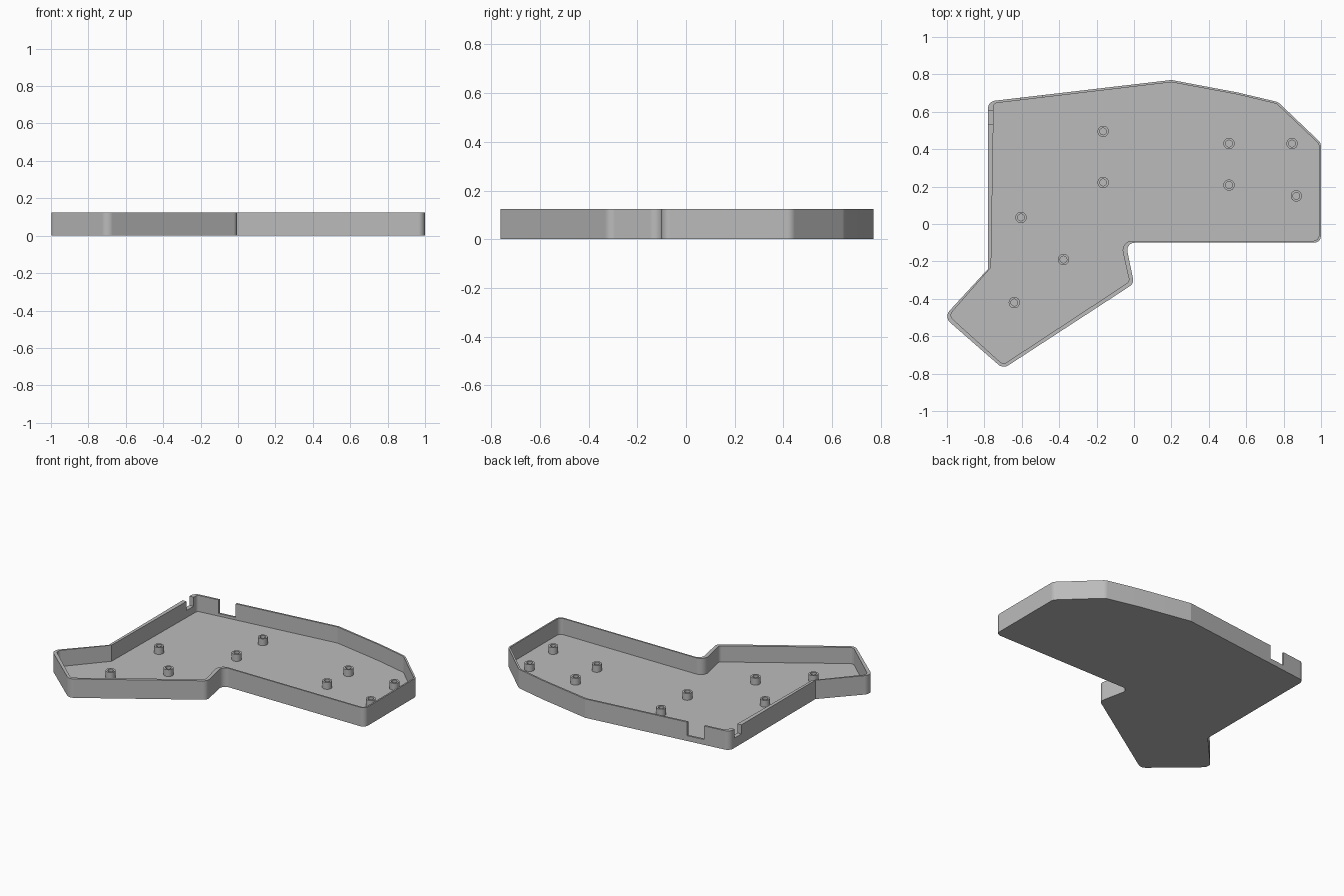
import bpy, bmesh, math
from mathutils import Vector

old = bpy.data.objects.get("Cube")
if old:
    bpy.data.objects.remove(old, do_unlink=True)

HEIGHT, FLOOR, POST_TOP = 0.125, 0.018, 0.063

grey = bpy.data.materials.new("plain grey")
grey.use_nodes = True
COLOUR = (0.5, 0.5, 0.5, 1)
grey.diffuse_color = COLOUR
grey.node_tree.nodes["Principled BSDF"].inputs["Base Color"].default_value = COLOUR


def rounded(corners, steps=8):
    """Round each (x, y, radius) corner of a closed outline."""
    out = []
    for i, (x, y, r) in enumerate(corners):
        p = Vector((x, y))
        if r == 0:
            out.append(p)
            continue
        a = (Vector(corners[i - 1][:2]) - p).normalized()
        b = (Vector(corners[(i + 1) % len(corners)][:2]) - p).normalized()
        half = a.angle(b) / 2
        centre = p + (a + b).normalized() * r / math.sin(half)
        start = p + a * r / math.tan(half) - centre
        end = p + b * r / math.tan(half) - centre
        sweep = math.pi - 2 * half
        for k in range(steps + 1):
            t = k / steps
            d = start * math.sin((1 - t) * sweep) + end * math.sin(t * sweep)
            out.append(centre + d / math.sin(sweep))
    return out


def new_object(name, bm):
    bmesh.ops.recalc_face_normals(bm, faces=bm.faces)
    mesh = bpy.data.meshes.new(name)
    bm.to_mesh(mesh)
    bm.free()
    mesh.materials.append(grey)
    obj = bpy.data.objects.new(name, mesh)
    bpy.context.collection.objects.link(obj)
    return obj


def prism(name, outline, z0, z1):
    bm = bmesh.new()
    face = bm.faces.new([bm.verts.new((p[0], p[1], z0)) for p in outline])
    top = bmesh.ops.extrude_face_region(bm, geom=[face])["geom"]
    verts = [g for g in top if isinstance(g, bmesh.types.BMVert)]
    bmesh.ops.translate(bm, verts=verts, vec=(0, 0, z1 - z0))
    return new_object(name, bm)


def block(name, x0, x1, y0, y1, z0, z1):
    return prism(name, [(x0, y0), (x1, y0), (x1, y1), (x0, y1)], z0, z1)


def activate(obj):
    bpy.ops.object.select_all(action='DESELECT')
    obj.select_set(True)
    bpy.context.view_layer.objects.active = obj


def cut(target, cutter):
    cutter.hide_render = True
    mod = target.modifiers.new("cut", 'BOOLEAN')
    mod.operation, mod.solver, mod.object = 'DIFFERENCE', 'EXACT', cutter
    activate(target)
    bpy.ops.object.modifier_apply(modifier=mod.name)
    bpy.data.objects.remove(cutter, do_unlink=True)


def soften(obj):
    activate(obj)
    bpy.ops.object.shade_smooth_by_angle(angle=math.radians(14))
    mod = obj.modifiers.new("even shading", 'WEIGHTED_NORMAL')
    mod.keep_sharp = True


# Tray outline and the thinner pocket inside it: x, y, corner radius
outer = [(-0.78, 0.655, 0.04), (0.2, 0.77, 0), (0.555, 0.703, 0),
         (0.77, 0.652, 0.05), (0.999, 0.434, 0.04), (0.999, -0.1, 0.035),
         (-0.045, -0.1, 0.04), (0.0, -0.318, 0.04), (-0.70, -0.774, 0.045),
         (-1.017, -0.497, 0.045), (-0.78, -0.24, 0)]
inner = [(-0.75, 0.645, 0.02), (0.2, 0.758, 0), (0.555, 0.692, 0),
         (0.763, 0.642, 0.03), (0.989, 0.428, 0.03), (0.989, -0.09, 0.03),
         (-0.073, -0.09, 0.05), (-0.024, -0.308, 0.025), (-0.70, -0.752, 0.03),
         (-0.99, -0.49, 0.03), (-0.764, -0.232, 0)]

tray = prism("tray", rounded(outer), 0, HEIGHT)
cut(tray, prism("pocket", rounded(inner), FLOOR, HEIGHT + 0.1))

# Connector openings in the back wall and the side wall
cut(tray, block("back_opening", -0.605, -0.49, 0.63, 0.80, 0.035, 0.3))
cut(tray, block("side_opening", -0.85, -0.72, 0.535, 0.607, 0.065, 0.3))
soften(tray)

# Hollow screw posts, lathed from one ring profile
SIDES = 32
posts = [(-0.165, 0.495), (-0.165, 0.222), (0.508, 0.43), (0.845, 0.43),
         (0.508, 0.208), (0.868, 0.15), (-0.604, 0.035), (-0.377, -0.19),
         (-0.64, -0.42)]
profile = [(0.03, FLOOR - 0.005), (0.03, POST_TOP), (0.018, POST_TOP),
           (0.018, FLOOR - 0.005)]
for n, (px, py) in enumerate(posts, 1):
    bm = bmesh.new()
    rings = [[bm.verts.new((r * math.cos(math.tau * k / SIDES),
                            r * math.sin(math.tau * k / SIDES), z))
              for k in range(SIDES)] for r, z in profile]
    for i, ring in enumerate(rings):
        nxt = rings[(i + 1) % len(rings)]
        for k in range(SIDES):
            j = (k + 1) % SIDES
            bm.faces.new((ring[k], ring[j], nxt[j], nxt[k]))
    post = new_object(f"screw_post_{n}", bm)
    post.location = (px, py, 0)
    soften(post)
